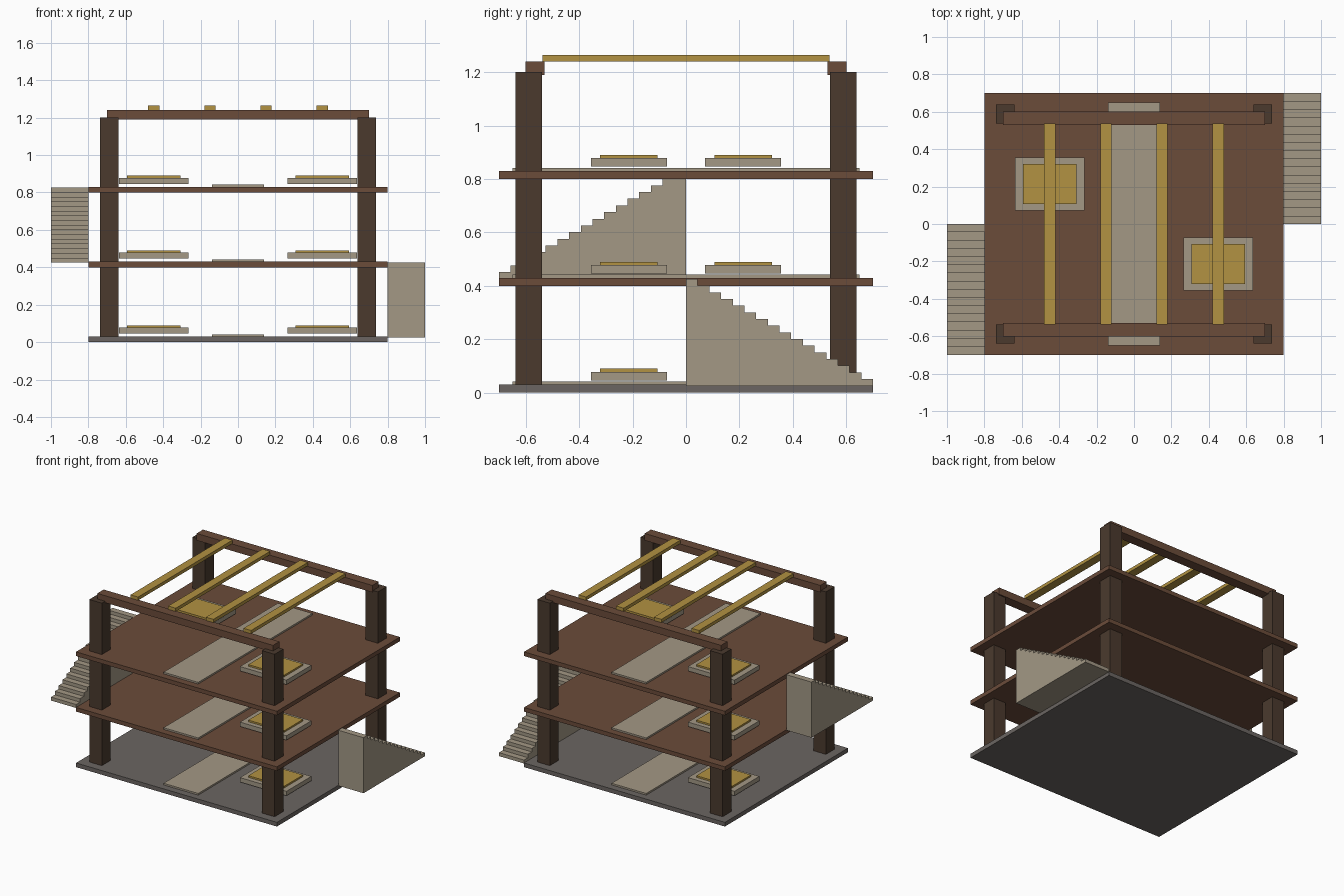
import bpy
import bmesh

cube = bpy.data.objects.get("Cube")
if cube:
    bpy.data.objects.remove(cube, do_unlink=True)


def material(name, rgb):
    m = bpy.data.materials.new(name)
    m.use_nodes = True
    m.diffuse_color = (*rgb, 1)
    m.node_tree.nodes["Principled BSDF"].inputs["Base Color"].default_value = (*rgb, 1)
    return m


GREY = material("grey stone", (0.147, 0.131, 0.122))
BROWN = material("brown wood", (0.147, 0.072, 0.042))
DARK = material("dark wood", (0.069, 0.042, 0.027))
TAN = material("pale stone", (0.366, 0.314, 0.235))
GOLD = material("golden wood", (0.445, 0.287, 0.054))


def finish(name, bm, mat):
    mesh = bpy.data.meshes.new(name)
    bmesh.ops.recalc_face_normals(bm, faces=bm.faces)
    bm.to_mesh(mesh)
    bm.free()
    mesh.materials.append(mat)
    obj = bpy.data.objects.new(name, mesh)
    bpy.context.scene.collection.objects.link(obj)
    return obj


def box(name, mat, x, y, z):
    """Box given as (low, high) ranges on each axis."""
    bm = bmesh.new()
    bmesh.ops.create_cube(bm, size=1)
    for v in bm.verts:
        v.co = [r[0] if c < 0 else r[1] for c, r in zip(v.co, (x, y, z))]
    return finish(name, bm, mat)


def around(centre, half):
    return (centre - half, centre + half)


def stairs(name, side, base, steps=16, run=0.7, rise=0.4):
    """Solid stair block, highest at y = 0, descending away from it."""
    profile = [(0, base)]
    for i in range(steps):
        top = base + rise * (steps - i) / steps
        profile += [(run * i / steps, top), (run * (i + 1) / steps, top)]
    profile.append((run, base))
    bm = bmesh.new()
    face = bm.faces.new([bm.verts.new((side * 0.8, side * y, z)) for y, z in profile])
    grown = bmesh.ops.extrude_face_region(bm, geom=[face])
    verts = [g for g in grown["geom"] if isinstance(g, bmesh.types.BMVert)]
    bmesh.ops.translate(bm, verts=verts, vec=(side * 0.2, 0, 0))
    return finish(name, bm, TAN)


# Slabs, each with a walkway and two raised platforms
for level, label in enumerate(("ground", "middle", "upper")):
    z = 0.4 * level
    top = z + 0.03
    box(label + "_floor", BROWN if level else GREY, (-0.8, 0.8), (-0.7, 0.7), (z, top))
    box(label + "_walkway", TAN, (-0.138, 0.138), (-0.65, 0.65), (top, top + 0.012))
    for s, side in ((-1, "right"), (1, "left")):
        x, y = 0.45 * s, -0.214 * s
        box(f"{label}_{side}_platform", TAN, around(x, 0.185), around(y, 0.142),
            (z + 0.046, z + 0.078))
        box(f"{label}_{side}_mat", GOLD, around(x, 0.143), around(y, 0.107),
            (z + 0.078, z + 0.09))

# Corner pillars and top beams
for sy, end in ((-1, "front"), (1, "back")):
    for sx, side in ((-1, "right"), (1, "left")):
        box(f"{end}_{side}_pillar", DARK, around(0.688 * sx, 0.05),
            around(0.588 * sy, 0.05), (0.03, 1.2))
    box(end + "_beam", BROWN, (-0.7, 0.7), around(0.565 * sy, 0.036), (1.19, 1.24))

# Roof rafters
for i in range(4):
    box(f"rafter_{i + 1}", GOLD, around(-0.45 + 0.3 * i, 0.03), (-0.537, 0.537), (1.24, 1.264))

# Outside stairs
stairs("left_stairs", 1, 0.026)
stairs("right_stairs", -1, 0.426)
